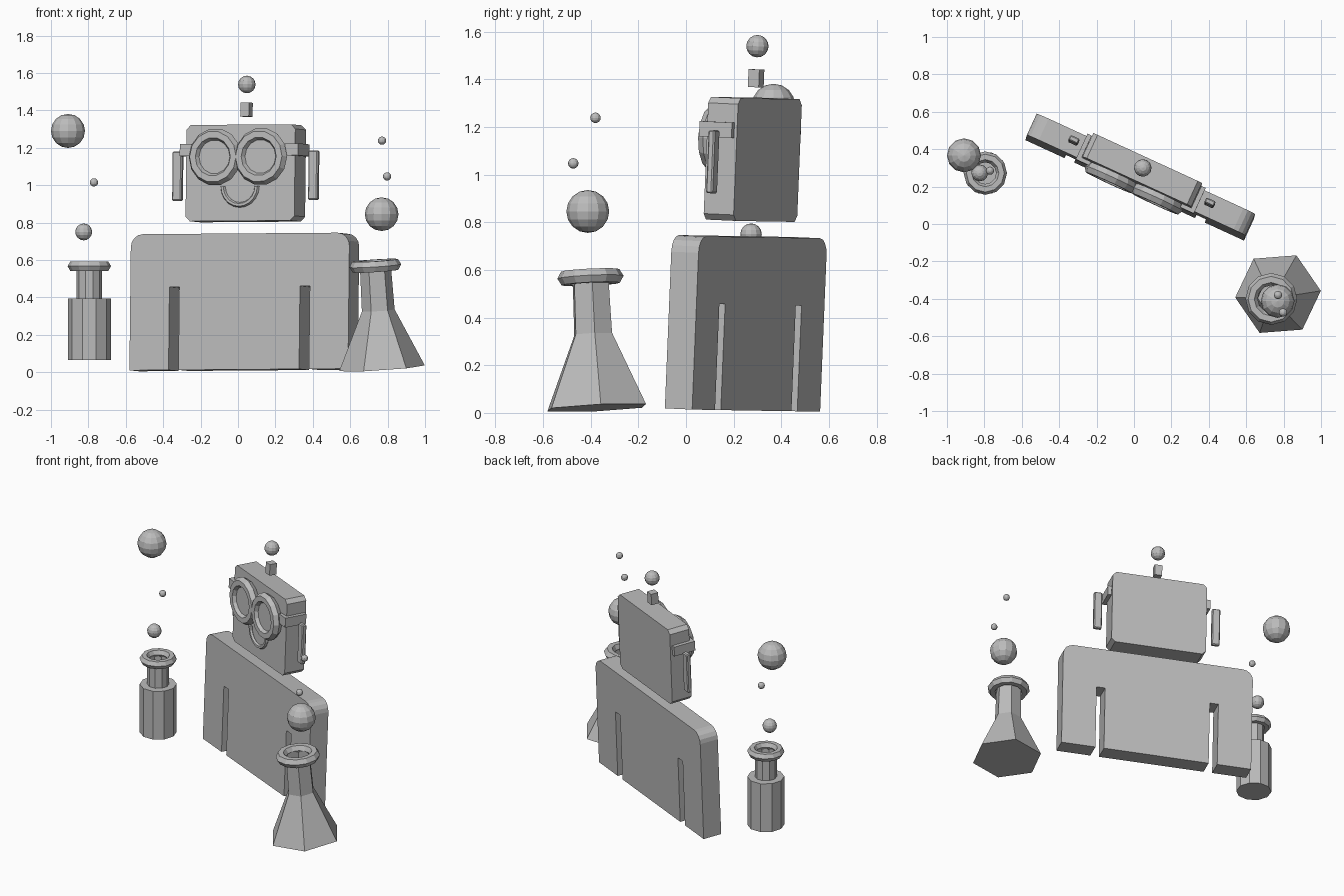
import bpy, bmesh
from math import sin, cos, pi, radians
from mathutils import Matrix, Vector

old = bpy.data.objects.get("Cube")
if old:
    bpy.data.objects.remove(old)

grey = bpy.data.materials.new("plain grey")
grey.use_nodes = True
grey.diffuse_color = (0.5, 0.5, 0.5, 1)
grey.node_tree.nodes["Principled BSDF"].inputs["Base Color"].default_value = (0.5, 0.5, 0.5, 1)


def finish(name, bm, matrix):
    """Turn a bmesh into a named, flat shaded object."""
    bmesh.ops.recalc_face_normals(bm, faces=bm.faces)
    mesh = bpy.data.meshes.new(name)
    bm.to_mesh(mesh)
    bm.free()
    mesh.materials.append(grey)
    obj = bpy.data.objects.new(name, mesh)
    bpy.context.collection.objects.link(obj)
    obj.matrix_world = matrix
    return obj


def slab(name, outline, depth, matrix):
    """Extrude an x-z outline along y, centred on y = 0."""
    bm = bmesh.new()
    face = bm.faces.new([bm.verts.new((x, -depth / 2, z)) for x, z in outline])
    new = bmesh.ops.extrude_face_region(bm, geom=[face])["geom"]
    bmesh.ops.translate(bm, vec=(0, depth, 0),
                        verts=[v for v in new if isinstance(v, bmesh.types.BMVert)])
    return finish(name, bm, matrix)


def box(name, size, centre, matrix, bevel=0):
    bm = bmesh.new()
    bmesh.ops.create_cube(bm, size=1)
    bmesh.ops.scale(bm, vec=size, verts=bm.verts)
    if bevel:
        bmesh.ops.bevel(bm, geom=bm.edges[:], offset=bevel, segments=1, affect='EDGES')
    return finish(name, bm, matrix @ Matrix.Translation(centre))


def ball(name, radius, centre, matrix=Matrix()):
    bm = bmesh.new()
    bmesh.ops.create_uvsphere(bm, u_segments=12, v_segments=8, radius=radius)
    return finish(name, bm, matrix @ Matrix.Translation(centre))


def lathe(name, profile, sides, matrix, turn=0.0):
    """Spin (radius, height) points around z; a zero radius closes the end."""
    bm = bmesh.new()
    rings = []
    for r, z in profile:
        if r == 0:
            rings.append([bm.verts.new((0, 0, z))] * sides)
        else:
            angles = [turn + 2 * pi * i / sides for i in range(sides)]
            rings.append([bm.verts.new((r * cos(a), r * sin(a), z)) for a in angles])
    for low, high in zip(rings, rings[1:]):
        for i in range(sides):
            j = (i + 1) % sides
            quad = [low[i], low[j], high[j], high[i]]
            bm.faces.new(list(dict.fromkeys(quad)))
    return finish(name, bm, matrix)


def ring(name, major, minor, matrix, sides=14, arc=(0, 2 * pi), tube=6):
    """Torus around z, or a capped part of one when arc is not a full turn."""
    bm = bmesh.new()
    full = arc[1] - arc[0] > 6.2
    loops = []
    for i in range(sides if full else sides + 1):
        a = arc[0] + (arc[1] - arc[0]) * i / sides
        loops.append([])
        for k in range(tube):
            t = 2 * pi * k / tube
            r = major + minor * cos(t)
            loops[-1].append(bm.verts.new((r * cos(a), r * sin(a), minor * sin(t))))
    pairs = list(zip(loops, loops[1:] + loops[:1]))
    for a, b in pairs if full else pairs[:-1]:
        for k in range(tube):
            m = (k + 1) % tube
            bm.faces.new((a[k], b[k], b[m], a[m]))
    if not full:
        bm.faces.new(loops[0])
        bm.faces.new(loops[-1])
    return finish(name, bm, matrix)


def mirrored(half):
    """Complete a right-hand outline with its mirror image."""
    return half + [(-x, z) for x, z in reversed(half)]


# Frame of the figure: turned, leaning back slightly
figure = (Matrix.Translation((0.03, 0.237, 0.012)) @ Matrix.Rotation(radians(-24.7), 4, 'Z')
          @ Matrix.Rotation(radians(-2.4), 4, 'X') @ Matrix.Rotation(radians(-0.4), 4, 'Y'))
facing = Matrix.Rotation(pi / 2, 4, 'X')

# Torso with rounded shoulders and a slot beside each arm
width, height, r = 0.643, 0.728, 0.07
shoulder = [(width - r + r * cos(a), height - r + r * sin(a))
            for a in (pi / 2 * i / 4 for i in range(5))]
half = [(0.355, 0), (0.355, 0.445), (0.413, 0.445), (0.413, 0), (width, 0)] + shoulder
slab("torso", mirrored(half), 0.126, figure)

# Head with clipped corners
bottom, top, c = 0.795, 1.31, 0.025
head = [(0.32 - c, bottom), (0.32, bottom + c), (0.32, top - c), (0.32 - c, top)]
slab("head", mirrored(head), 0.138, figure)

# Goggles, straps and ears on both sides
for side, word in ((1, "left"), (-1, "right")):
    eye = figure @ Matrix.Translation((side * 0.135, -0.102, 1.137)) @ facing
    ring(word + "_goggle_rim", 0.12, 0.034, eye)
    lathe(word + "_goggle_lens", [(0, -0.03), (0.095, -0.03), (0.095, 0.008), (0, 0.008)], 14, eye)
    box(word + "_strap_side", (0.025, 0.15, 0.064), (side * 0.335, -0.018, 1.175), figure)
    box(word + "_strap_front", (0.075, 0.022, 0.064), (side * 0.305, -0.083, 1.175), figure)
    box(word + "_ear", (0.055, 0.03, 0.265), (side * 0.40, 0, 1.04), figure, bevel=0.006)

# Smile
ring("smile", 0.1, 0.014, figure @ Matrix.Translation((0, -0.072, 0.98)) @ facing,
     sides=10, arc=(pi, 2 * pi))

# Antenna
box("antenna_stem", (0.05, 0.05, 0.075), (0, 0, 1.393), figure)
ball("antenna_ball", 0.047, (0, 0, 1.528), figure)

# Conical flask, tilted
axis = Vector((-0.065, -0.047, 1))
flask = Matrix.Translation((0.77, -0.375, 0.021)) @ axis.to_track_quat('Z', 'Y').to_matrix().to_4x4()
spin = Vector((1, 0, 0)).angle(flask.col[0].to_3d())
if flask.col[0].y > 0:
    spin = -spin
flask = flask @ Matrix.Rotation(spin, 4, 'Z')
lathe("flask", [(0, 0), (0.23, 0), (0.088, 0.31), (0.083, 0.55)], 6, flask, turn=radians(4.5))
ring("flask_rim", 0.106, 0.033, flask @ Matrix.Translation((0, 0, 0.55)), sides=12)

# Straight bottle
bottle = Matrix.Translation((-0.795, 0.272, 0.065))
lathe("bottle", [(0, 0), (0.115, 0), (0.115, 0.33), (0.068, 0.33), (0.068, 0.5)], 10, bottle)
ring("bottle_rim", 0.087, 0.029, bottle @ Matrix.Translation((0, 0, 0.502)), sides=12)

# Bubbles rising from both vessels
ball("flask_bubble_large", 0.09, (0.768, -0.412, 0.845))
ball("flask_bubble_middle", 0.022, (0.797, -0.473, 1.047))
ball("flask_bubble_top", 0.022, (0.77, -0.38, 1.238))
ball("bottle_bubble_low", 0.045, (-0.825, 0.273, 0.75))
ball("bottle_bubble_middle", 0.022, (-0.77, 0.285, 1.015))
ball("bottle_bubble_large", 0.091, (-0.909, 0.367, 1.29))
